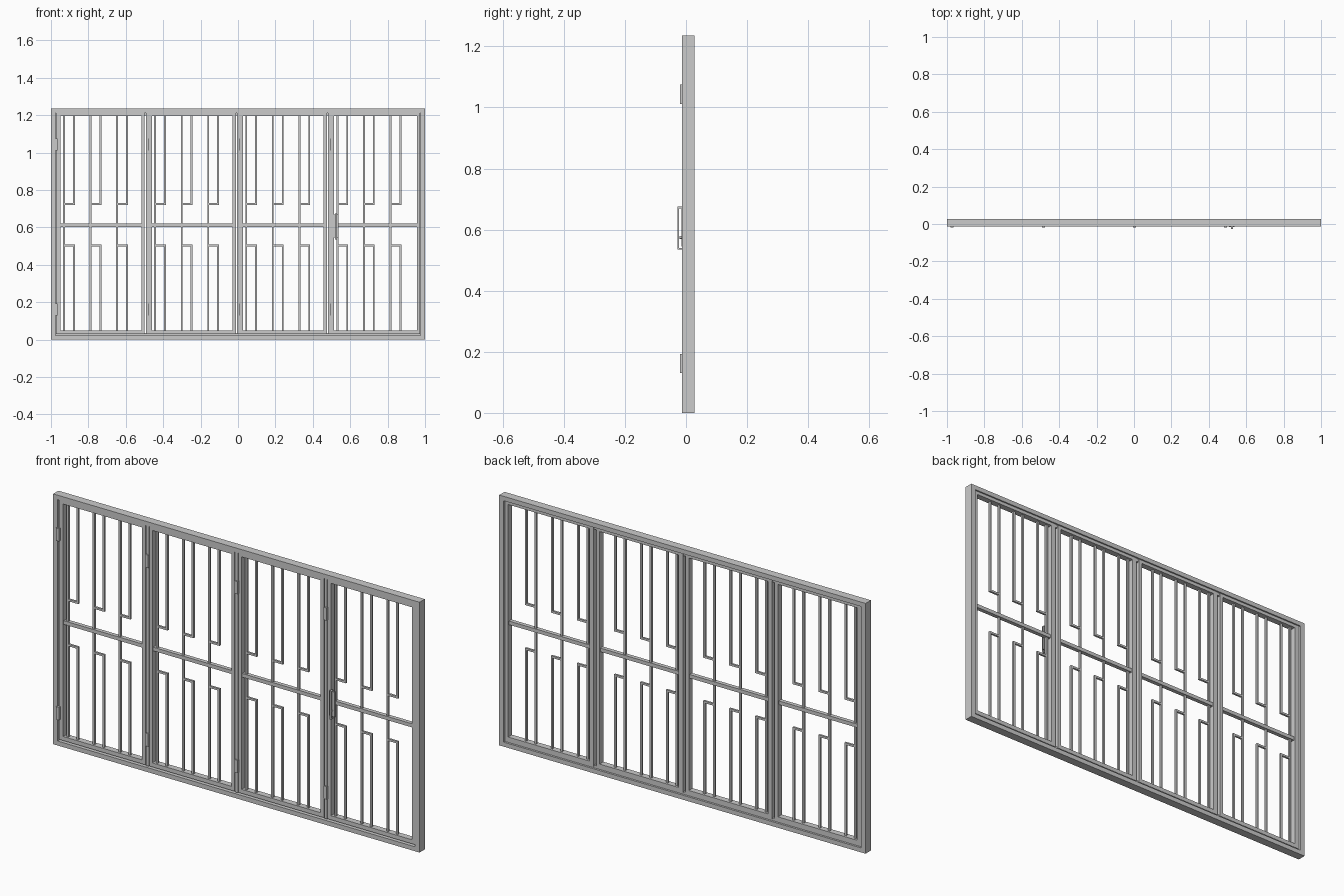
import bpy, bmesh
from mathutils import Matrix, Vector

if "Cube" in bpy.data.objects:
    bpy.data.objects.remove(bpy.data.objects["Cube"])

W, H = 1.0, 1.235
YF, YB = -0.013, 0.028      # front and back of the main frame
PITCH = 0.487


def boxes(name, parts):
    """One object from boxes given as (x0, x1, y0, y1, z0, z1)."""
    bm = bmesh.new()
    for x0, x1, y0, y1, z0, z1 in parts:
        m = Matrix.Translation(((x0 + x1) / 2, (y0 + y1) / 2, (z0 + z1) / 2))
        m = m @ Matrix.Diagonal((x1 - x0, y1 - y0, z1 - z0, 1))
        bmesh.ops.create_cube(bm, size=1, matrix=m)
    me = bpy.data.meshes.new(name)
    bm.to_mesh(me)
    bm.free()
    ob = bpy.data.objects.new(name, me)
    bpy.context.collection.objects.link(ob)
    return ob


def ring(name, x0, x1, z0, z1, y0, y1, l, r, b, t):
    """Mitred rectangular frame with its own width on each side."""
    bm = bmesh.new()
    out = [(x0, z0), (x1, z0), (x1, z1), (x0, z1)]
    inn = [(x0 + l, z0 + b), (x1 - r, z0 + b), (x1 - r, z1 - t), (x0 + l, z1 - t)]
    loops = [[bm.verts.new((x, y, z)) for x, z in pts]
             for pts, y in ((out, y0), (out, y1), (inn, y1), (inn, y0))]
    for i in range(4):
        for j in range(4):
            a, c = loops[i], loops[(i + 1) % 4]
            bm.faces.new((a[j], a[(j + 1) % 4], c[(j + 1) % 4], c[j]))
    bmesh.ops.recalc_face_normals(bm, faces=bm.faces[:])
    me = bpy.data.meshes.new(name)
    bm.to_mesh(me)
    bm.free()
    ob = bpy.data.objects.new(name, me)
    bpy.context.collection.objects.link(ob)
    return ob


# Fixed outer frame with a stop lip
ring("outer_frame", -W, W, 0, H, YF, YB, 0.024, 0.024, 0.022, 0.022)
ring("frame_stop", -W + 0.024, W - 0.024, 0.022, H - 0.022, 0.006, 0.018,
     0.014, 0.014, 0.013, 0.014)

# Four folding leaves
for k in range(4):
    x0 = -0.972 + PITCH * k
    x1 = x0 + (0.473 if k < 3 else 0.485)
    n = str(k + 1)
    ring("leaf_frame_" + n, x0, x1, 0.03, 1.215, -0.009, 0.021,
         0.024, 0.018, 0.02, 0.018)

    # Middle rail
    boxes("middle_rail_" + n, [(x0 + 0.02, x1 - 0.016, -0.005, 0.015, 0.602, 0.62)])

    # Bars: one long bar and two hooked short bars per pair
    h = 0.005
    parts = []
    for i in range(3):
        a = x0 + 0.042 + 0.142 * i
        b = a + 0.053
        parts.append((a - h, a + h, 0, 0.01, 0.048, 1.199))
        parts.append((b - h, b + h, 0, 0.01, 0.72, 1.199))
        parts.append((b - h, b + h, 0, 0.01, 0.048, 0.508))
        for z in (0.725, 0.503):
            parts.append((a + h, b - h, 0, 0.01, z - h, z + h))
    boxes("security_bars_" + n, parts)

    # Cover strip over the joint between leaves
    if k:
        boxes("joint_strip_" + n, [(x0 - 0.008, x0 + 0.007, YF, -0.005, 0.03, 1.215)])

    # Hinges
    hx = x0 + (0.0 if k else -0.001)
    for j, z in enumerate((0.13, 1.012)):
        boxes(f"hinge_{n}_{j + 1}", [(hx - 0.007, hx + 0.009, -0.02, -0.009, z, z + 0.063)])

# Handle: plate, pull and lock cylinder
boxes("handle_plate", [(0.507, 0.538, -0.015, -0.008, 0.545, 0.668)])
hx0, hx1 = 0.518, 0.528
boxes("handle_pull", [
    (hx0, hx1, -0.028, -0.023, 0.535, 0.675),
    (hx0, hx1, -0.023, -0.009, 0.535, 0.540),
    (hx0, hx1, -0.023, -0.009, 0.670, 0.675),
])
bm = bmesh.new()
bmesh.ops.create_cone(bm, cap_ends=True, segments=12, radius1=0.005, radius2=0.005, depth=0.008,
                      matrix=Matrix.Translation((0.523, -0.017, 0.575)) @ Matrix.Rotation(1.5708, 4, 'X'))
me = bpy.data.meshes.new("lock_cylinder")
bm.to_mesh(me)
bm.free()
bpy.context.collection.objects.link(bpy.data.objects.new("lock_cylinder", me))
